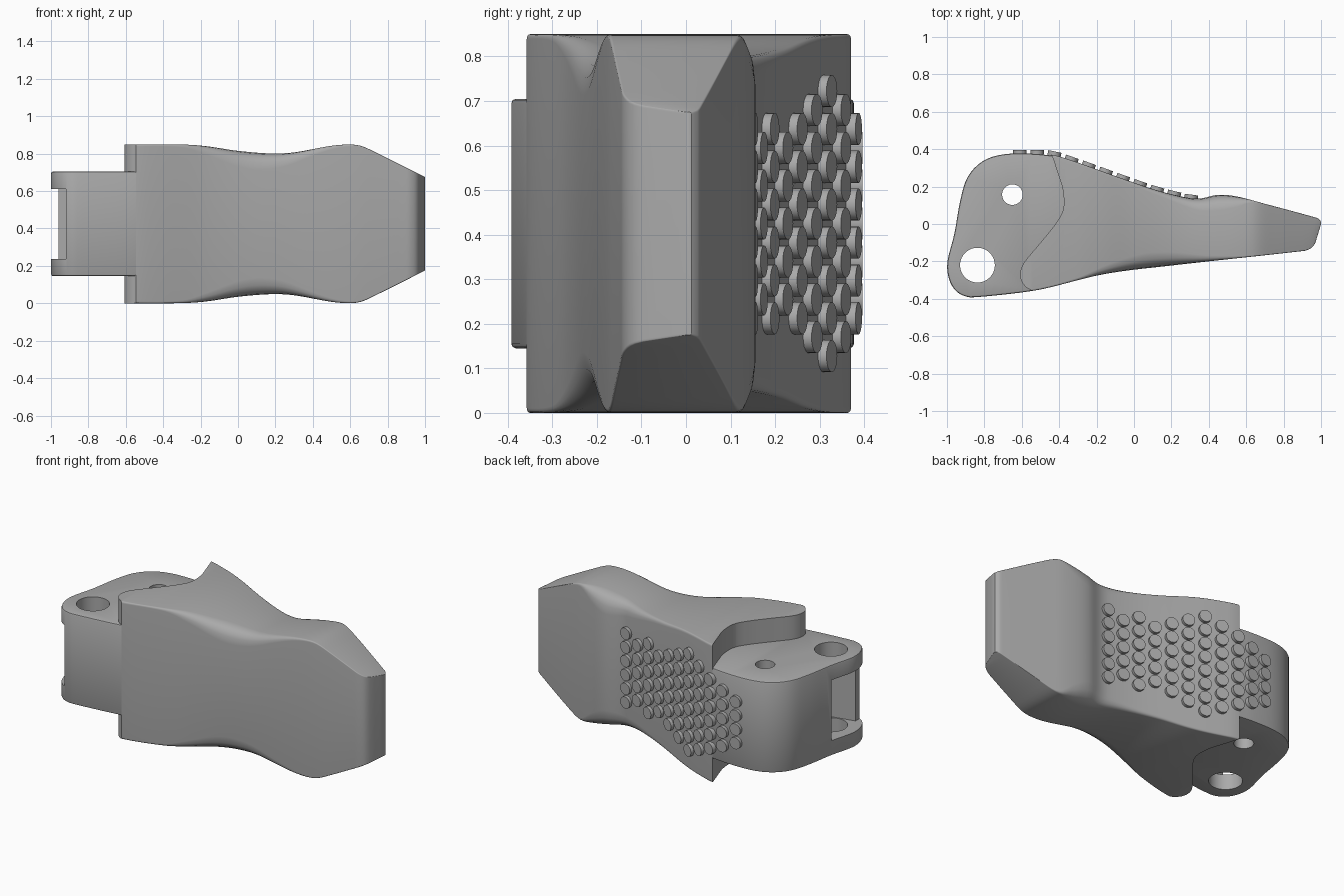
import bpy, bmesh, math
from mathutils import Matrix, Vector

if "Cube" in bpy.data.objects:
    bpy.data.objects.remove(bpy.data.objects["Cube"])

MID = 0.425  # height of the symmetry plane

grey = bpy.data.materials.new("plain_grey")
grey.use_nodes = True
grey.diffuse_color = (0.4, 0.4, 0.4, 1)
grey.node_tree.nodes["Principled BSDF"].inputs["Base Color"].default_value = (0.4, 0.4, 0.4, 1)


def add_object(name, bm):
    bmesh.ops.recalc_face_normals(bm, faces=bm.faces)
    mesh = bpy.data.meshes.new(name)
    bm.to_mesh(mesh)
    bm.free()
    mesh.materials.append(grey)
    obj = bpy.data.objects.new(name, mesh)
    bpy.context.collection.objects.link(obj)
    return obj


def prism(name, outline, half, bevel=0):
    """Extrude a plan outline evenly about the symmetry plane."""
    bm = bmesh.new()
    base = bm.faces.new([bm.verts.new((x, y, MID - half)) for x, y in outline])
    top = bmesh.ops.extrude_face_region(bm, geom=[base])["geom"]
    bmesh.ops.translate(bm, vec=(0, 0, 2 * half),
                        verts=[v for v in top if isinstance(v, bmesh.types.BMVert)])
    if bevel:
        rims = [e for e in bm.edges if abs(e.verts[0].co.z - e.verts[1].co.z) < 1e-5]
        bmesh.ops.bevel(bm, geom=rims, offset=bevel, segments=2, profile=0.5, affect='EDGES')
    return add_object(name, bm)


def circle(cx, cy, r, n=40):
    return [(cx + r * math.cos(math.tau * i / n), cy + r * math.sin(math.tau * i / n))
            for i in range(n)]


def rounded(points, steps=4):
    """Smooth open curve through the points."""
    pts = [Vector(p) for p in points]
    pts = [2 * pts[0] - pts[1]] + pts + [2 * pts[-1] - pts[-2]]
    out = []
    for a, b, c, d in zip(pts, pts[1:], pts[2:], pts[3:]):
        for i in range(steps):
            t = i / steps
            out.append(0.5 * (2 * b + (c - a) * t + (2 * a - 5 * b + 4 * c - d) * t * t
                              + (3 * b - a - 3 * c + d) * t ** 3))
    return [tuple(p) for p in out + [pts[-2]]]


def select_only(obj):
    bpy.ops.object.select_all(action='DESELECT')
    obj.select_set(True)
    bpy.context.view_layer.objects.active = obj


def cut(obj, cutter):
    cutter.hide_render = True
    mod = obj.modifiers.new("cut", 'BOOLEAN')
    mod.operation = 'DIFFERENCE'
    mod.solver = 'EXACT'
    mod.object = cutter
    select_only(obj)
    bpy.ops.object.modifier_apply(modifier=mod.name)
    bpy.data.objects.remove(cutter)


def curve(keys):
    """Smooth interpolation of (x, value) pairs."""
    def slope(i):
        a, b = keys[max(i - 1, 0)], keys[min(i + 1, len(keys) - 1)]
        return (b[1] - a[1]) / (b[0] - a[0])

    def value(x):
        i = 0
        while i < len(keys) - 2 and x > keys[i + 1][0]:
            i += 1
        (x0, v0), (x1, v1) = keys[i], keys[i + 1]
        w = x1 - x0
        t = min(max((x - x0) / w, 0), 1)
        return ((1 + 2 * t) * (1 - t) ** 2 * v0 + t * (1 - t) ** 2 * w * slope(i)
                + t * t * (3 - 2 * t) * v1 + t * t * (t - 1) * w * slope(i + 1))
    return value


# Rules for the lever body along its length
front = curve([(-.65, -.37), (-.5, -.35), (-.16, -.268), (.2, -.222), (.88, -.147),
               (.93, -.138), (.965, -.11), (.985, -.05), (1, .0)])
back = curve([(-.65, .375), (-.45, .372), (-.32, .335), (-.06, .242), (.13, .178), (.3, .138),
              (.36, .137), (.45, .156), (.55, .147), (.7, .108), (.97, .035), (.99, .026), (1, .012)])
half_height = curve([(-.65, .425), (-.3, .424), (-.17, .415), (0, .39), (.18, .376), (.3, .382),
                     (.5, .417), (.6, .424), (.66, .416), (.74, .38), (1, .25)])
front_drop = curve([(-.65, .012), (-.3, .015), (-.15, .05), (.05, .09), (.2, .08), (.4, .035),
                    (.6, .01), (1, .005)])
back_drop = curve([(-.65, .012), (-.2, .015), (.1, .03), (.3, .07), (.45, .11), (.54, .08),
                   (.64, .015), (1, .005)])


def corner(y, inward, h, drop, width):
    """Rounded shoulder from the side face onto the top face."""
    return [(y + inward * width * t * t, h - drop * (1 - t) ** 2)
            for t in (0, .25, .5, .75, 1)]


def body_section(x):
    f, b, h = front(x), back(x), half_height(x)
    fd, bd = front_drop(x), back_drop(x)
    limit = 0.3 * (b - f)
    upper = corner(f, 1, h, fd, min(fd * .9, limit))
    upper += corner(b, -1, h, bd, min(bd * .75, limit))[::-1]
    return upper + [(y, -z) for y, z in reversed(upper)]


# Lever body: lofted sections, trimmed on the hinge side
bm = bmesh.new()
stations = [-.65 + 1.55 * i / 70 for i in range(70)] + [.9 + .01 * i for i in range(11)]
rings = [[bm.verts.new((x, y, MID + z)) for y, z in body_section(x)] for x in stations]
for r0, r1 in zip(rings, rings[1:]):
    for i in range(len(r0)):
        j = (i + 1) % len(r0)
        bm.faces.new((r0[i], r0[j], r1[j], r1[i]))
bm.faces.new(rings[0])
bm.faces.new(rings[-1])
body = add_object("lever_body", bm)
seam = rounded([(-.46, .42), (-.44, .37), (-.41, .28), (-.38, .18), (-.378, .08), (-.42, 0),
                (-.5, -.1), (-.59, -.21), (-.608, -.28), (-.585, -.33), (-.54, -.36), (-.48, -.4)])
cut(body, prism("seam_cutter", seam + [(-.48, -.6), (-.9, -.6), (-.9, .42)], .6))

# Hinge lug: narrower block with pin holes and an open pocket
lug_edge = rounded([(-.43, .365), (-.55, .376), (-.7, .372), (-.81, .335), (-.89, .25), (-.93, .12),
                    (-.96, -.05), (-.997, -.2), (-.99, -.29), (-.955, -.355), (-.9, -.387),
                    (-.83, -.39), (-.6, -.366), (-.48, -.345)])
lug = prism("hinge_lug", lug_edge + [(-.3, -.2), (-.3, .2)], .28, bevel=.01)
cut(lug, prism("pocket_cutter", [(-1.1, -.05), (-.74, -.05), (-.74, -.3), (-.92, -.34),
                                 (-.92, -.5), (-1.1, -.5)], .187))
cut(lug, prism("pin_hole_cutter", circle(-.837, -.22, .093), .6))
cut(lug, prism("small_hole_cutter", circle(-.65, .157, .055), .6))

# Grip studs: staggered columns standing on the back face
bm = bmesh.new()
columns = [4, 5, 6, 7, 8, 7, 6, 5, 6, 5, 6]
for i, count in enumerate(columns):
    x = -.61 + .0915 * i
    tilt = (back(x + .02) - back(x - .02)) / .04
    normal = Vector((-tilt, 1, 0)).normalized()
    turn = normal.to_track_quat('Z', 'Y').to_matrix().to_4x4()
    for k in range(count):
        z = MID + (k - (count - 1) / 2) * .085
        place = Vector((x, back(x), z)) + normal * .002
        bmesh.ops.create_cone(bm, cap_ends=True, segments=20, radius1=.036, radius2=.036,
                              depth=.036, matrix=Matrix.Translation(place) @ turn)
studs = add_object("grip_studs", bm)

for obj in (body, lug, studs):
    select_only(obj)
    bpy.ops.object.shade_smooth_by_angle(angle=math.radians(30))
